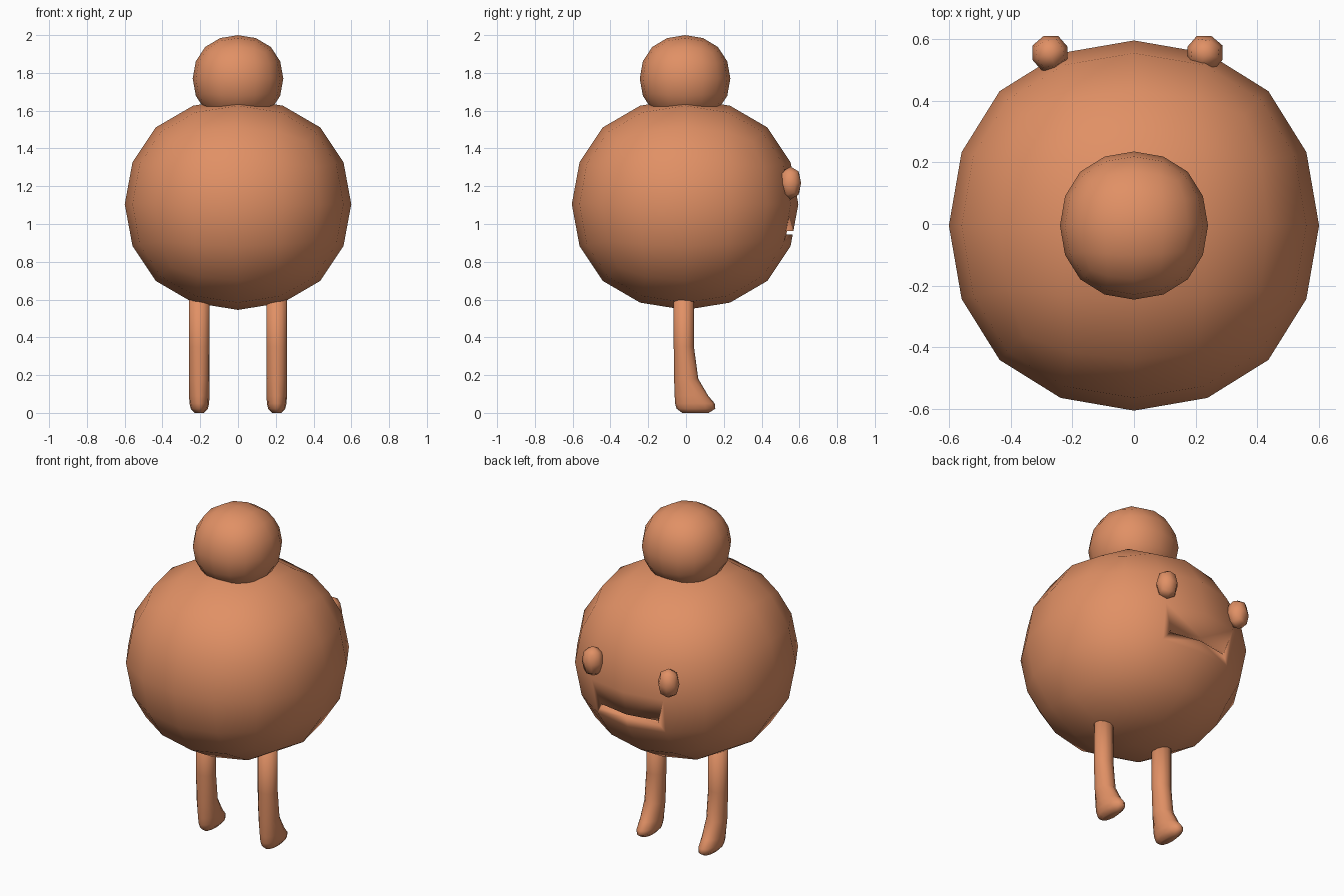
import bpy, bmesh, math

if "Cube" in bpy.data.objects:
    bpy.data.objects.remove(bpy.data.objects["Cube"])

mat = bpy.data.materials.new("terracotta_orange")
mat.diffuse_color = (0.75, 0.28, 0.13, 1)
mat.use_nodes = True
mat.node_tree.nodes["Principled BSDF"].inputs["Base Color"].default_value = mat.diffuse_color


def finish(bm, name, loc=(0, 0, 0)):
    me = bpy.data.meshes.new(name)
    bmesh.ops.recalc_face_normals(bm, faces=bm.faces)
    for f in bm.faces:
        f.smooth = True
    bm.to_mesh(me)
    bm.free()
    me.materials.append(mat)
    ob = bpy.data.objects.new(name, me)
    ob.location = loc
    bpy.context.collection.objects.link(ob)
    return ob


def ball(name, loc, radii, level, turn=0):
    """Rounded cube: a subdivided box whose smooth surface reaches the given radii."""
    bm = bmesh.new()
    bmesh.ops.create_cube(bm, size=2 / 0.84)
    bmesh.ops.scale(bm, vec=radii, verts=bm.verts)
    ob = finish(bm, name, loc)
    ob.rotation_euler.z = turn
    sub = ob.modifiers.new("round", 'SUBSURF')
    sub.levels = sub.render_levels = level
    return ob


# Body and head
body = ball("body", (0, -0.005, 1.105), (0.6, 0.6, 0.56), 2)
ball("head", (0, -0.005, 1.77), (0.24, 0.24, 0.23), 2)

# Mouth: thin curved slit cut into the back-facing (+y) side
bm = bmesh.new()
inner, outer = [], []
for i in range(7):
    x = -0.19 + 0.38 * i / 6
    depth = 0.05 * (1 - (x / 0.2) ** 2)
    inner.append(bm.verts.new((x, 0.515 - 0.08 * (x / 0.19) ** 2 + 0.02 - depth * 0.4, 0.945)))
    outer.append(bm.verts.new((x, 0.75, 0.945)))
face = bm.faces.new(inner + outer[::-1])
ext = bmesh.ops.extrude_face_region(bm, geom=[face])
top = [v for v in ext["geom"] if isinstance(v, bmesh.types.BMVert)]
bmesh.ops.translate(bm, vec=(0, 0, 0.018), verts=top)
cutter = finish(bm, "mouth_cutter")
cutter.hide_render = True
cutter.hide_viewport = True
cut = body.modifiers.new("mouth", 'BOOLEAN')
cut.operation = 'DIFFERENCE'
cut.solver = 'EXACT'
cut.object = cutter

# Eyes
for name, x, turn in (("left_eye", -0.272, 0.35), ("right_eye", 0.23, -0.35)):
    ball(name, (x, 0.553, 1.217), (0.061, 0.06, 0.087), 1, turn)

# Legs with feet: stacked oval rings of (height, heel y, toe y, half width)
RINGS = [(0.66, -0.065, 0.042, 0.055), (0.35, -0.065, 0.042, 0.055),
         (0.18, -0.063, 0.065, 0.055), (0.09, -0.06, 0.118, 0.054),
         (0.05, -0.058, 0.152, 0.052), (0.022, -0.05, 0.155, 0.045),
         (0.0, -0.02, 0.12, 0.025)]
N = 12
for name, cx in (("left_leg", -0.205), ("right_leg", 0.205)):
    bm = bmesh.new()
    loops = []
    for z, y0, y1, w in RINGS:
        mid, half = (y0 + y1) / 2, (y1 - y0) / 2
        loops.append([bm.verts.new((w * math.cos(a), mid + half * math.sin(a), z))
                      for a in (2 * math.pi * k / N for k in range(N))])
    for a, b in zip(loops, loops[1:]):
        for k in range(N):
            bm.faces.new((a[k], a[(k + 1) % N], b[(k + 1) % N], b[k]))
    bm.faces.new(loops[0])
    bm.faces.new(loops[-1])
    finish(bm, name, (cx, 0, 0))
